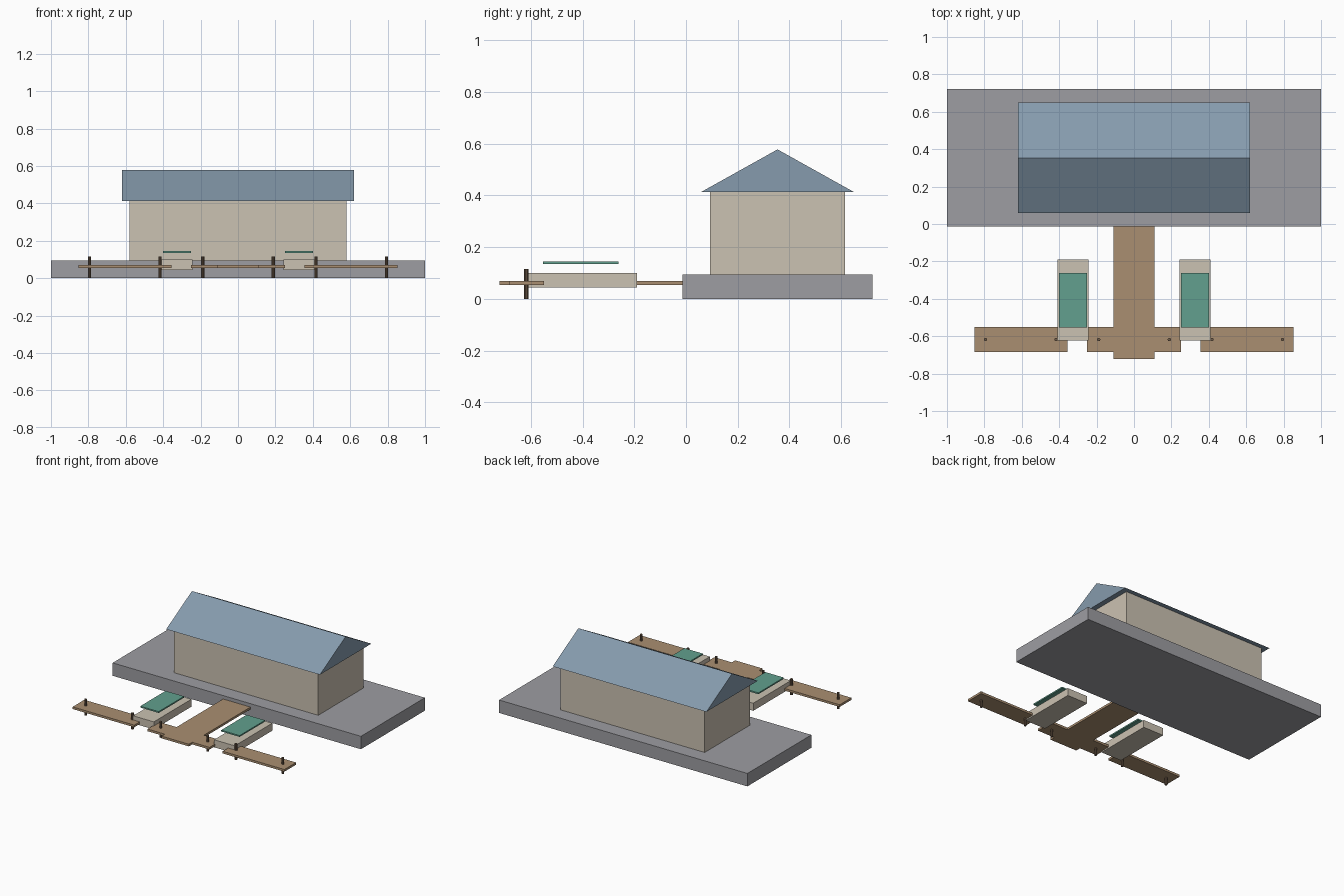
import bpy
import bmesh

cube = bpy.data.objects.get("Cube")
if cube:
    bpy.data.objects.remove(cube, do_unlink=True)


def material(name, rgb):
    # Flat colour given as sRGB, stored as linear
    linear = [((c / 255 + 0.055) / 1.055) ** 2.4 for c in rgb]
    m = bpy.data.materials.new(name)
    m.use_nodes = True
    m.diffuse_color = (*linear, 1)
    m.node_tree.nodes["Principled BSDF"].inputs["Base Color"].default_value = (*linear, 1)
    return m


stone = material("grey stone", (157, 157, 162))
cream = material("cream", (203, 194, 178))
slate = material("blue slate", (134, 155, 173))
wood = material("deck wood", (170, 143, 113))
dark_wood = material("dark post wood", (112, 92, 74))
green = material("canopy green", (98, 160, 142))


def finish(name, bm, mat):
    bmesh.ops.recalc_face_normals(bm, faces=bm.faces)
    mesh = bpy.data.meshes.new(name)
    bm.to_mesh(mesh)
    bm.free()
    mesh.materials.append(mat)
    obj = bpy.data.objects.new(name, mesh)
    bpy.context.collection.objects.link(obj)
    return obj


def box(name, x, y, z, mat):
    # Box spanning the given (low, high) ranges
    bm = bmesh.new()
    bmesh.ops.create_cube(bm, size=1)
    for v in bm.verts:
        v.co = [r[0] if c < 0 else r[1] for c, r in zip(v.co, (x, y, z))]
    return finish(name, bm, mat)


def post(name, x, y, height, radius):
    bm = bmesh.new()
    bmesh.ops.create_cone(bm, cap_ends=True, segments=10, radius1=radius,
                          radius2=radius, depth=height)
    bmesh.ops.translate(bm, verts=bm.verts, vec=(x, y, height / 2))
    return finish(name, bm, dark_wood)


def gable_roof(name, half_length, y, z, mat):
    # Triangular profile extruded along x
    bm = bmesh.new()
    profile = [(y[0], z[0]), (y[1], z[0]), (sum(y) / 2, z[1])]
    face = bm.faces.new([bm.verts.new((-half_length, a, b)) for a, b in profile])
    ext = bmesh.ops.extrude_face_region(bm, geom=[face], use_keep_orig=True)
    moved = [g for g in ext["geom"] if isinstance(g, bmesh.types.BMVert)]
    bmesh.ops.translate(bm, verts=moved, vec=(2 * half_length, 0, 0))
    return finish(name, bm, mat)


# Quay and boathouse
box("quay", (-1, 1), (-0.014, 0.722), (0, 0.094), stone)
box("house_walls", (-0.581, 0.581), (0.093, 0.615), (0.094, 0.413), cream)
gable_roof("house_roof", 0.619, (0.058, 0.65), (0.413, 0.578), slate)

# Jetty
deck_z = (0.053, 0.069)
pier_y = (-0.684, -0.55)
box("main_walkway", (-0.11, 0.11), (-0.722, -0.014), deck_z, wood)
box("middle_pier", (-0.25, 0.25), pier_y, deck_z, wood)

# Mirrored side piers, mooring posts and boats
for side, s in (("left", 1), ("right", -1)):
    def span(a, b):
        return tuple(sorted((s * a, s * b)))

    box(side + "_pier", span(0.356, 0.853), pier_y, deck_z, wood)
    for place, x in (("inner", 0.189), ("middle", 0.417), ("outer", 0.794)):
        post(f"{side}_{place}_post", s * x, -0.618, 0.116, 0.009)
    box(side + "_boat_hull", span(0.243, 0.409), (-0.622, -0.19), (0.044, 0.099), cream)
    box(side + "_boat_canopy", span(0.252, 0.4), (-0.553, -0.261), (0.135, 0.145), green)
